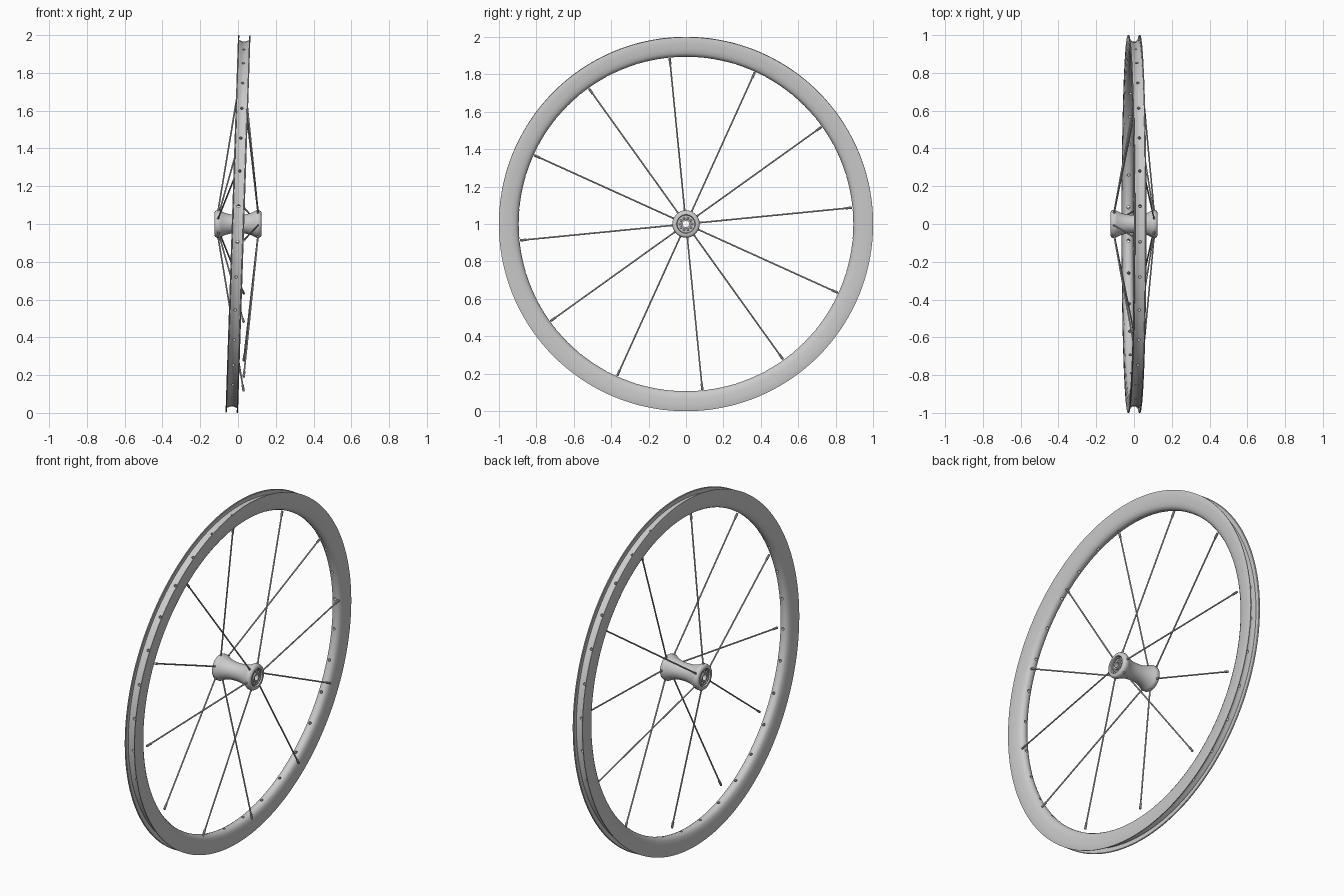
import bpy, bmesh, math
from mathutils import Vector, Matrix

if "Cube" in bpy.data.objects:
    bpy.data.objects.remove(bpy.data.objects["Cube"])

CENTRE = Vector((0, 0, 1))
TILT = math.radians(1.9)
OFFSET = math.radians(5.625)


def finish(name, bm, angle=35):
    bmesh.ops.recalc_face_normals(bm, faces=bm.faces[:])
    me = bpy.data.meshes.new(name)
    bm.to_mesh(me)
    bm.free()
    ob = bpy.data.objects.new(name, me)
    bpy.context.collection.objects.link(ob)
    ob.location = CENTRE
    smooth(ob, angle)
    return ob


def smooth(ob, angle=35):
    bpy.ops.object.select_all(action='DESELECT')
    ob.select_set(True)
    bpy.context.view_layer.objects.active = ob
    bpy.ops.object.shade_smooth_by_angle(angle=math.radians(angle))


def revolve(name, profile, seg, angle=35):
    """Closed (x, radius) profile spun around the x axis."""
    bm = bmesh.new()
    rings = []
    for i in range(seg):
        a = 2 * math.pi * i / seg
        rings.append([bm.verts.new((x, r * math.cos(a), r * math.sin(a))) for x, r in profile])
    n = len(profile)
    for i in range(seg):
        p, q = rings[i], rings[(i + 1) % seg]
        for j in range(n):
            k = (j + 1) % n
            bm.faces.new((p[j], p[k], q[k], q[j]))
    return finish(name, bm, angle)


def rod(bm, a, b, r1, r2, seg=10):
    d = b - a
    mat = Matrix.Translation((a + b) / 2) @ d.to_track_quat('Z', 'Y').to_matrix().to_4x4()
    bmesh.ops.create_cone(bm, cap_ends=True, segments=seg, radius1=r1, radius2=r2,
                          depth=d.length, matrix=mat)


def polar(x, r, a):
    return Vector((x, r * math.cos(a), r * math.sin(a)))


def mirrored(half):
    return half + [(-x, r) for x, r in reversed(half) if x > 0]


# rim: grooved outside, rounded inside
rim = revolve("rim", mirrored([
    (0, 0.966), (0.010, 0.967), (0.018, 0.972), (0.027, 0.973), (0.028, 0.990),
    (0.026, 0.997), (0.028, 1.0), (0.032, 1.0), (0.033, 0.997), (0.033, 0.965),
    (0.031, 0.935), (0.027, 0.914), (0.020, 0.902), (0.010, 0.896), (0.0, 0.894),
])[:-0 or None], 144)

# 32 spoke holes through the rim
bm = bmesh.new()
for i in range(32):
    a = OFFSET + 2 * math.pi * i / 32
    rod(bm, polar(0, 0.87, a), polar(0, 0.99, a), 0.008, 0.008, 12)
cutter = finish("hole_cutter", bm)
cutter.hide_render = True
mod = rim.modifiers.new("holes", 'BOOLEAN')
mod.operation = 'DIFFERENCE'
mod.solver = 'EXACT'
mod.object = cutter
bpy.context.view_layer.objects.active = rim
bpy.ops.object.modifier_apply(modifier=mod.name)
bpy.data.objects.remove(cutter)
smooth(rim)
rim.rotation_euler = (0, TILT, 0)

# hub: flared shell with a waist and recessed ends, open bore
outer = [(0, 0.048), (0.025, 0.049), (0.05, 0.053), (0.075, 0.061), (0.09, 0.069),
         (0.098, 0.073), (0.112, 0.073), (0.120, 0.069), (0.124, 0.062), (0.124, 0.050),
         (0.112, 0.047), (0.112, 0.019)]
revolve("hub_shell", outer + [(-x, r) for x, r in reversed(outer[1:])], 48)

# bearing rings, balls and axle sleeve at each end
for side, tag in ((1, "right"), (-1, "left")):
    for part, r0, r1, x1 in (("bearing_ring", 0.039, 0.045, 0.119),
                             ("axle_sleeve", 0.017, 0.026, 0.121)):
        revolve(f"{part}_{tag}", [(side * x, r) for x, r in
                ((0.108, r0), (x1, r0), (x1, r1), (0.108, r1))], 32)
    bm = bmesh.new()
    for i in range(10):
        p = polar(side * 0.112, 0.0325, 2 * math.pi * i / 10)
        bmesh.ops.create_uvsphere(bm, u_segments=12, v_segments=8, radius=0.006,
                                  matrix=Matrix.Translation(p))
    finish(f"bearing_balls_{tag}", bm, 60)

# twelve spokes alternating between flanges, each with a nipple
for k in range(12):
    a = OFFSET + math.radians(30 * k)
    side = 1 if k % 2 == 0 else -1
    start, end = polar(side * 0.107, 0.06, a), polar(0.03, 0.89, a)
    d = (end - start).normalized()
    bm = bmesh.new()
    rod(bm, start, end - d * 0.02, 0.0042, 0.0042)
    rod(bm, end - d * 0.034, end, 0.0065, 0.0065)
    rod(bm, start - d * 0.004, start + d * 0.022, 0.0065, 0.0055)
    finish(f"spoke_{k + 1}", bm)
